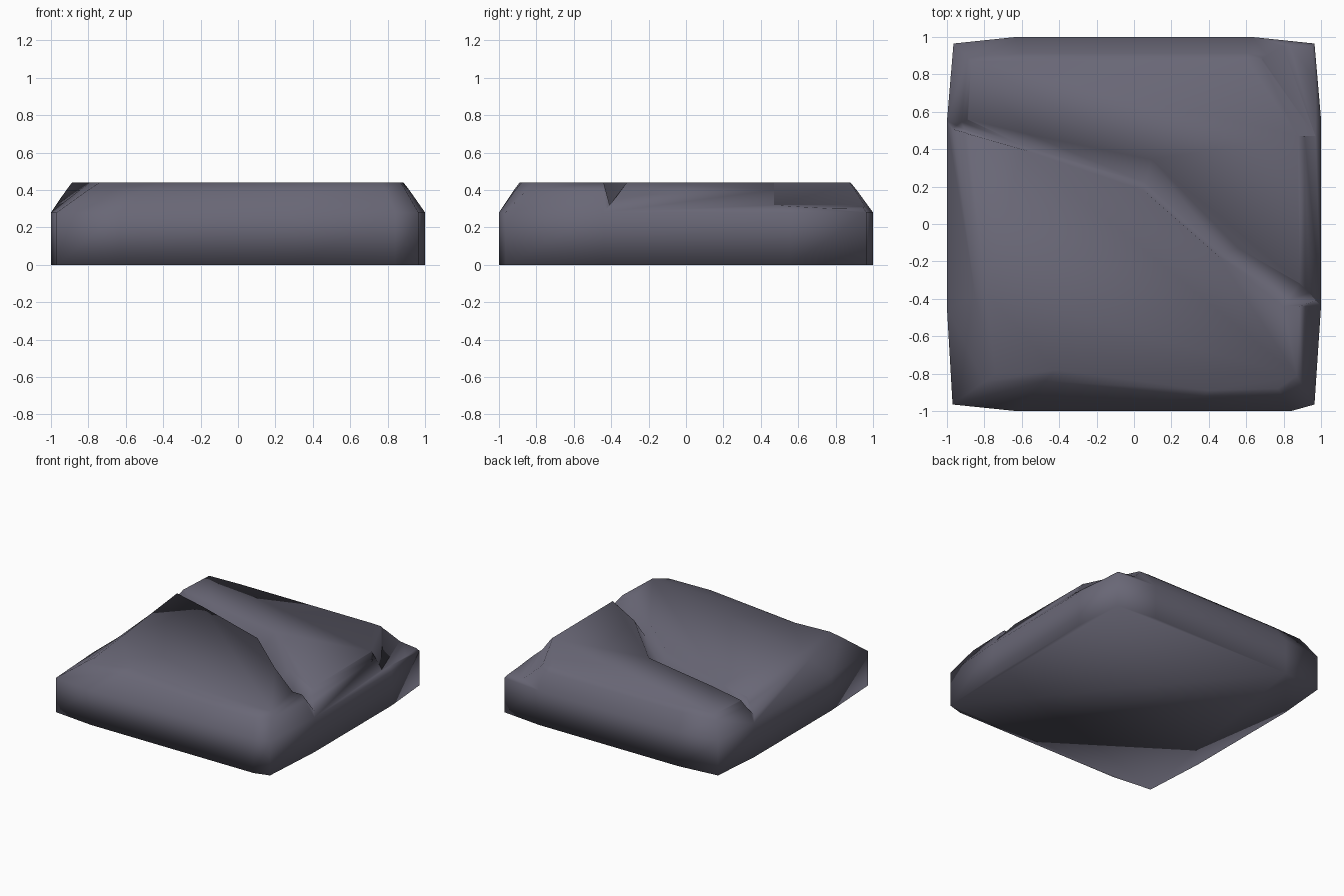
import bpy, bmesh
from mathutils import Vector

if "Cube" in bpy.data.objects:
    bpy.data.objects.remove(bpy.data.objects["Cube"])

stone = bpy.data.materials.new("slate_grey")
stone.diffuse_color = (0.14, 0.135, 0.18, 1)
stone.use_nodes = True
stone.node_tree.nodes["Principled BSDF"].inputs["Base Color"].default_value = stone.diffuse_color


def make_object(name, bm):
    bmesh.ops.recalc_face_normals(bm, faces=bm.faces)
    me = bpy.data.meshes.new(name)
    bm.to_mesh(me)
    bm.free()
    ob = bpy.data.objects.new(name, me)
    bpy.context.collection.objects.link(ob)
    me.materials.append(stone)
    return ob


def loft(bm, rings, closed):
    """Skin matching rings of points and cap both ends."""
    vs = [[bm.verts.new(p) for p in r] for r in rings]
    for a, b in zip(vs, vs[1:]):
        for i in range(len(a)):
            j = (i + 1) % len(a)
            bm.faces.new((a[i], a[j], b[j], b[i]))
    bm.faces.new(vs[0])
    bm.faces.new(vs[-1])


# slab: outer outline and worn top outline, counter-clockwise from front left
outer = [(-.97, -.965), (-.63, -1), (.3, -1), (.84, -1), (.965, -.965), (1, -.44),
         (1, .56), (.965, .965), (.63, 1), (-.63, 1), (-.965, .965), (-1, .55), (-1, -.45)]
top = [(-.74, -.80), (-.42, -.78), (.4, -.89), (.77, -.88), (.87, -.81), (.885, -.44),
       (.88, .53), (.86, .86), (.6, .88), (-.6, .88), (-.87, .87), (-.89, .5), (-.79, -.37)]
mid = [Vector(t).lerp(Vector(o), .27) for t, o in zip(top, outer)]
bm = bmesh.new()
loft(bm, [[(p[0], p[1], z) for p in ring] for ring, z in
          ((outer, 0), (outer, .28), (mid, .40), (top, .44))], True)
slab = make_object("stone_slab", bm)

# crack: V groove, steeper on the front side
front = [(-1.1, .49), (-.9, .485), (-.6, .40), (.05, .18), (.45, -.17), (.8, -.44), (1.1, -.44)]
back = [(-1.1, .57), (-.93, .57), (-.56, .478), (.095, .344), (.557, -.128), (.886, -.317), (1.1, -.31)]
rings = []
for f, b in zip(front, back):
    f, b = Vector(f), Vector(b)
    low = f.lerp(b, .25)
    rings.append([(*f, .44), (*low, .32), (*b, .44), (*b, .6), (*f, .6)])
bm = bmesh.new()
loft(bm, rings, True)
crack = make_object("crack_cutter", bm)

# broken back right corner
bm = bmesh.new()
for p in ((.97, .47, .32), (.76, 1.05, .32), (1.2, 1.2, .28), (1.2, .47, .28),
          (.86, .47, .46), (.58, 1.05, .46), (1.2, 1.2, .46), (1.2, .47, .46)):
    bm.verts.new(p)
bmesh.ops.convex_hull(bm, input=bm.verts)
chip = make_object("corner_chip_cutter", bm)

# cut both, then bake the result
for cutter in (crack, chip):
    cutter.hide_render = True
    m = slab.modifiers.new("cut", 'BOOLEAN')
    m.operation = 'DIFFERENCE'
    m.solver = 'EXACT'
    m.object = cutter
bpy.context.view_layer.objects.active = slab
slab.select_set(True)
for m in list(slab.modifiers):
    bpy.ops.object.modifier_apply(modifier=m.name)
for cutter in (crack, chip):
    bpy.data.objects.remove(cutter)
for p in slab.data.polygons:
    p.use_smooth = True
